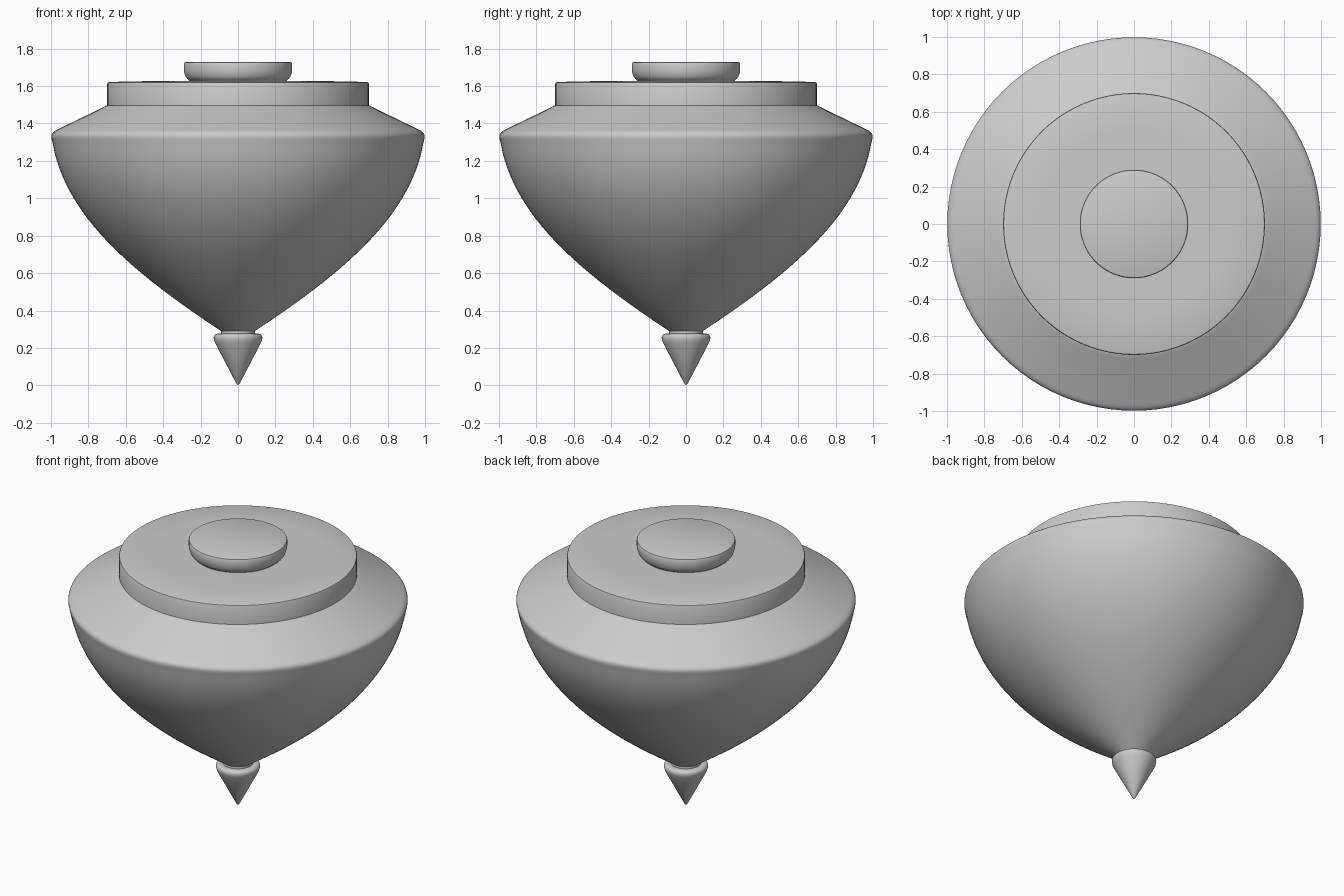
import bpy, bmesh, math
from mathutils import Vector
from mathutils.geometry import interpolate_bezier

if "Cube" in bpy.data.objects:
    bpy.data.objects.remove(bpy.data.objects["Cube"])

SEGMENTS = 96


def curve(a, b, c, d, n):
    """Bezier run of (radius, height) points."""
    pts = interpolate_bezier(*[Vector((p[0], p[1], 0)) for p in (a, b, c, d)], n)
    return [(p.x, p.y) for p in pts]


def lathe(name, profile):
    """Spin a (radius, height) profile around the z axis."""
    bm = bmesh.new()
    verts = [bm.verts.new((r, 0, z)) for r, z in profile]
    edges = [bm.edges.new(pair) for pair in zip(verts, verts[1:])]
    bmesh.ops.spin(bm, geom=verts + edges, cent=(0, 0, 0), axis=(0, 0, 1),
                   angle=2 * math.pi, steps=SEGMENTS, use_duplicate=False)
    bmesh.ops.remove_doubles(bm, verts=bm.verts, dist=1e-5)
    bmesh.ops.recalc_face_normals(bm, faces=bm.faces)
    mesh = bpy.data.meshes.new(name)
    bm.to_mesh(mesh)
    bm.free()
    obj = bpy.data.objects.new(name, mesh)
    bpy.context.collection.objects.link(obj)
    bpy.ops.object.select_all(action='DESELECT')
    bpy.context.view_layer.objects.active = obj
    obj.select_set(True)
    bpy.ops.object.shade_smooth_by_angle(angle=math.radians(35))
    return obj


# Pointed metal tip with a rounded collar
lathe("tip", [(0, 0), (0.008, 0.007), (0.115, 0.212)]
      + curve((0.124, 0.231), (0.135, 0.255), (0.132, 0.275), (0.108, 0.276), 8)
      + [(0, 0.276)])

# Swelling body, rounded rim and sloping shoulder
lathe("body", [(0, 0.27), (0.09, 0.27)]
      + curve((0.09, 0.29), (0.56, 0.60), (0.92, 0.90), (0.99, 1.29), 32)
      + curve((0.994, 1.307), (1.003, 1.337), (1.0, 1.35), (0.965, 1.368), 8)
      + [(0.72, 1.487), (0.705, 1.496), (0.69, 1.50), (0, 1.50)])

# Raised disc on the shoulder
lathe("top_disc", [(0, 1.49), (0.70, 1.49), (0.70, 1.612), (0.697, 1.619),
                   (0.688, 1.622), (0.5, 1.626), (0, 1.628)])

# Button with a tucked-in lower edge
lathe("button", [(0, 1.625), (0.255, 1.625)]
      + curve((0.262, 1.632), (0.28, 1.64), (0.288, 1.665), (0.29, 1.69), 6)
      + [(0.29, 1.718), (0.287, 1.725), (0.28, 1.728), (0, 1.728)])
